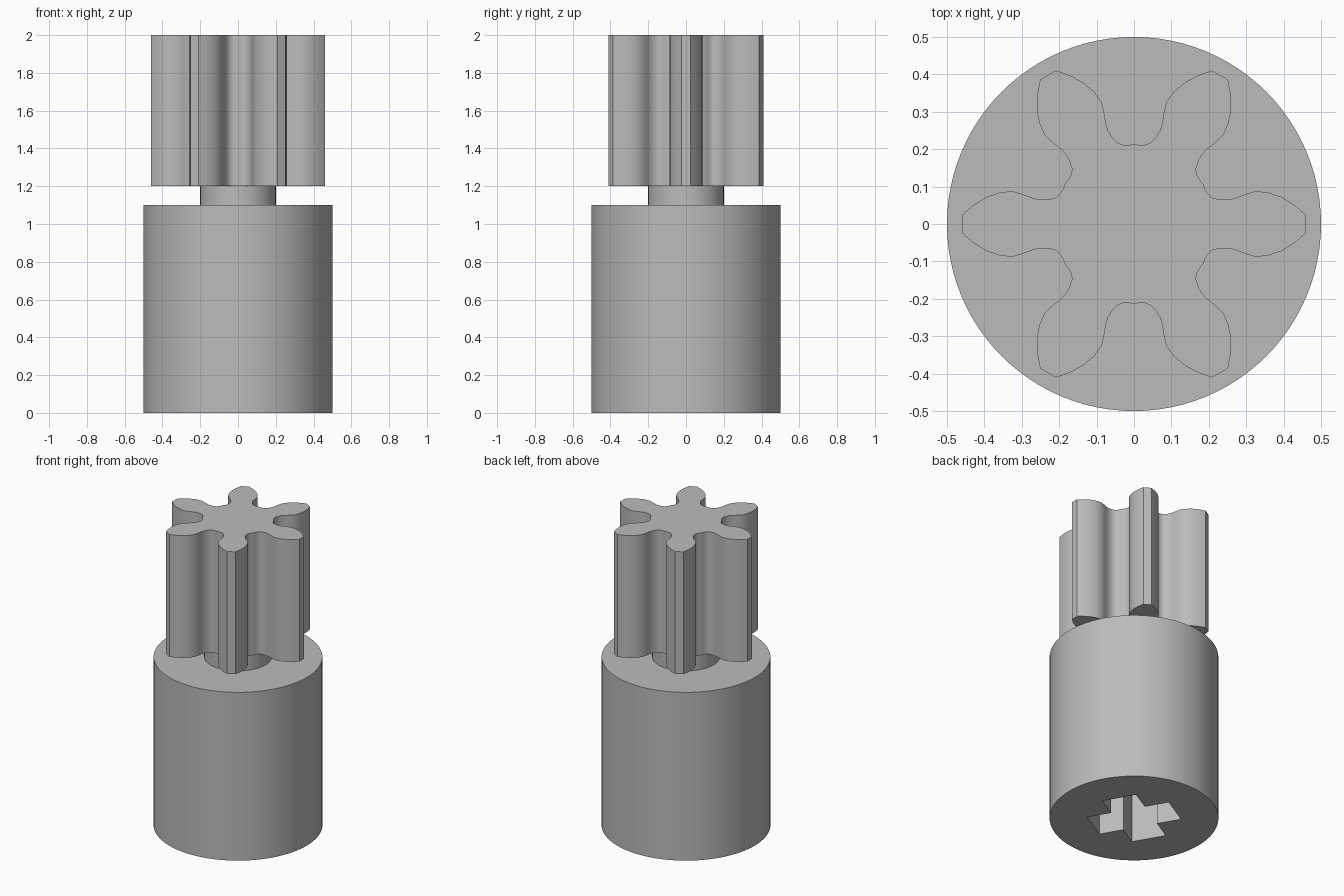
import bpy
import bmesh
from math import sin, cos, pi, radians
from mathutils import Matrix, Vector

if "Cube" in bpy.data.objects:
    bpy.data.objects.remove(bpy.data.objects["Cube"])

grey = bpy.data.materials.new("light_grey")
grey.use_nodes = True
COLOUR = (0.5, 0.5, 0.5, 1)
grey.diffuse_color = COLOUR
grey.node_tree.nodes["Principled BSDF"].inputs["Base Color"].default_value = COLOUR


def prism(name, outline, z0, z1):
    """Extrude a closed 2D outline from z0 up to z1."""
    bm = bmesh.new()
    face = bm.faces.new([bm.verts.new((p[0], p[1], z0)) for p in outline])
    top = bmesh.ops.extrude_face_region(bm, geom=[face])["geom"]
    verts = [v for v in top if isinstance(v, bmesh.types.BMVert)]
    bmesh.ops.translate(bm, verts=verts, vec=(0, 0, z1 - z0))
    bmesh.ops.recalc_face_normals(bm, faces=bm.faces[:])
    mesh = bpy.data.meshes.new(name)
    bm.to_mesh(mesh)
    bm.free()
    mesh.materials.append(grey)
    obj = bpy.data.objects.new(name, mesh)
    bpy.context.collection.objects.link(obj)
    return obj


def activate(obj):
    bpy.ops.object.select_all(action="DESELECT")
    obj.select_set(True)
    bpy.context.view_layer.objects.active = obj


def smooth(obj):
    activate(obj)
    bpy.ops.object.shade_smooth_by_angle(angle=radians(32))


def circle(radius, sides):
    return [(radius * cos(2 * pi * i / sides), radius * sin(2 * pi * i / sides))
            for i in range(sides)]


def repeat(points, count, start=0.0):
    """Turn a run of outline points around the z axis."""
    return [Matrix.Rotation(start + 2 * pi * i / count, 2) @ Vector(p)
            for i in range(count) for p in points]


# Cylindrical base with a cross-shaped axle socket underneath
base = prism("base", circle(0.5, 96), 0, 1.1)
arm, half = 0.257, 0.106
socket = prism("socket_cutter",
               repeat([(arm, -half), (arm, half), (half, half)], 4, radians(30)),
               -0.1, 0.9)
cut = base.modifiers.new("socket", "BOOLEAN")
cut.operation = "DIFFERENCE"
cut.solver = "EXACT"
cut.object = socket
activate(base)
bpy.ops.object.modifier_apply(modifier=cut.name)
bpy.data.objects.remove(socket)
smooth(base)

# Short neck between base and gear
smooth(prism("neck", circle(0.2, 64), 1.1, 1.2))

# Six-toothed pinion: one flank from tip to valley, mirrored and turned
flank = [(0.46, 0.024), (0.43, 0.05), (0.395, 0.072), (0.36, 0.084),
         (0.325, 0.088), (0.29, 0.077), (0.27, 0.069), (0.251, 0.065),
         (0.232, 0.065), (0.21, 0.07), (0.198, 0.08), (0.189, 0.095)]
valley = (0.185, 0.107)
tooth = [(x, -y) for x, y in reversed(flank)] + flank + [valley]
smooth(prism("pinion_gear", repeat(tooth, 6), 1.2, 2))
